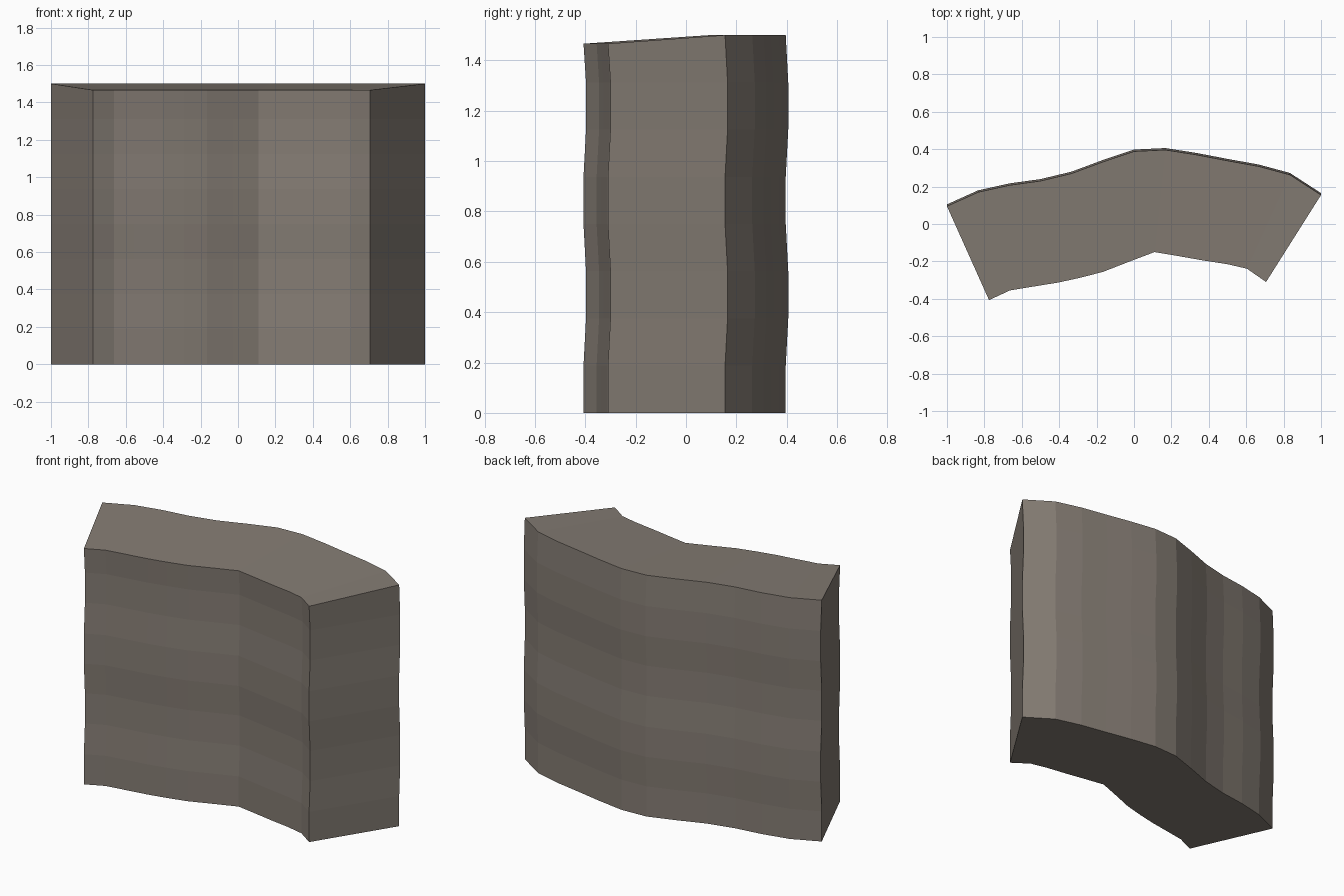
import bpy
import bmesh

if "Cube" in bpy.data.objects:
    bpy.data.objects.remove(bpy.data.objects["Cube"], do_unlink=True)

# Single stone colour
stone = bpy.data.materials.new("warm grey stone")
stone.use_nodes = True
colour = (0.23, 0.2, 0.172, 1)
stone.diffuse_color = colour
stone.node_tree.nodes["Principled BSDF"].inputs["Base Color"].default_value = colour
stone.node_tree.nodes["Principled BSDF"].inputs["Roughness"].default_value = 0.9

# Plan outlines of the curved wall, left to right
front = [(-.775, -.407), (-.663, -.355), (-.56, -.338), (-.405, -.313),
         (-.29, -.288), (-.166, -.256), (-.03, -.203), (.11, -.15),
         (.24, -.172), (.37, -.195), (.5, -.215), (.604, -.239), (.706, -.31)]
back_y = [.095, .17, .207, .23, .27, .332, .388, .396, .37, .338, .308, .263, .155]
back = [(-1 + i / 6, y) for i, y in enumerate(back_y)]

ROWS = 8
HEIGHT = 1.5
FRONT_TOP = 1.466


def sway(row):
    """Gentle ripple up the height: two rows in, two rows out."""
    return 0.01 if row % 4 in (2, 3) else 0.0


bm = bmesh.new()


def sheet(outline, top):
    """Grid of vertices for one wall surface."""
    return [[bm.verts.new((x, y + sway(r), top if r == ROWS else HEIGHT * r / ROWS))
             for x, y in outline] for r in range(ROWS + 1)]


f = sheet(front, FRONT_TOP)
b = sheet(back, HEIGHT)
cols = len(front)

# Front and back surfaces
for g in (f, b):
    for r in range(ROWS):
        for c in range(cols - 1):
            bm.faces.new((g[r][c], g[r][c + 1], g[r + 1][c + 1], g[r + 1][c]))

# Side ends
for c in (0, cols - 1):
    for r in range(ROWS):
        bm.faces.new((f[r][c], b[r][c], b[r + 1][c], f[r + 1][c]))

# Top and bottom caps
for r in (0, ROWS):
    for c in range(cols - 1):
        bm.faces.new((f[r][c], f[r][c + 1], b[r][c + 1], b[r][c]))

bmesh.ops.recalc_face_normals(bm, faces=bm.faces[:])
mesh = bpy.data.meshes.new("curved_wall_block")
bm.to_mesh(mesh)
bm.free()
mesh.materials.append(stone)
wall = bpy.data.objects.new("curved_wall_block", mesh)
bpy.context.collection.objects.link(wall)
